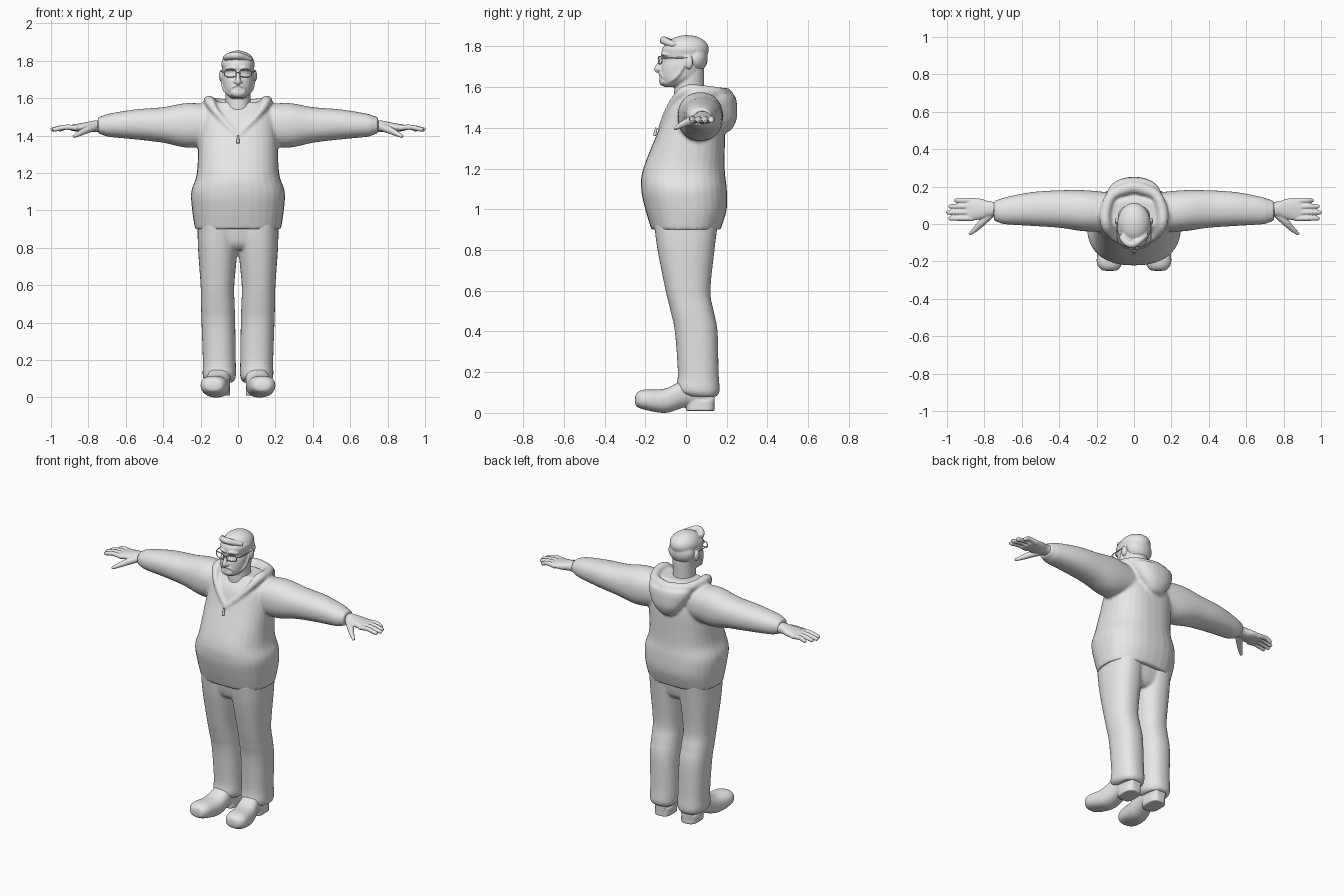
import bpy, bmesh, math
from mathutils import Vector, Matrix

if "Cube" in bpy.data.objects:
    bpy.data.objects.remove(bpy.data.objects["Cube"], do_unlink=True)

colour = (.8, .8, .8, 1)
grey = bpy.data.materials.new("plain grey")
grey.use_nodes = True
grey.diffuse_color = colour
grey.node_tree.nodes["Principled BSDF"].inputs["Base Color"].default_value = colour


def spline(rows, steps=5):
    """Catmull-Rom samples through rows of numbers."""
    padded = [rows[0], *rows, rows[-1]]
    samples = []
    for before, start, end, after in zip(padded, padded[1:], padded[2:], padded[3:]):
        for step in range(steps):
            t = step / steps
            samples.append([b + t * (c - a + t * (2*a - 5*b + 4*c - d + t * (3*(b - c) + d - a))) / 2
                            for a, b, c, d in zip(before, start, end, after)])
    return samples + [rows[-1]]


def rounded(angle, power):
    """Point on a unit superellipse."""
    return [math.copysign(abs(value) ** (2 / power), value) for value in (math.cos(angle), math.sin(angle))]


def turns(count):
    return [math.tau * index / count for index in range(count)]


def skin(bm, rings):
    """Closed surface over a list of point rings."""
    loops = [[bm.verts.new(point) for point in ring] for ring in rings]
    faces = [bm.faces.new(loops[0]), bm.faces.new(loops[-1])]
    for lower, upper in zip(loops, loops[1:]):
        for i in range(len(lower)):
            faces.append(bm.faces.new((lower[i - 1], lower[i], upper[i], upper[i - 1])))
    bmesh.ops.recalc_face_normals(bm, faces=faces)


def loft(bm, axis, rows, power=2.2, side=1):
    """Rounded sections along an axis; row = (position, centre, centre, radius, radius)."""
    rings = []
    for position, first, second, first_radius, second_radius in spline(rows):
        ring = []
        for angle in turns(32):
            across, along = rounded(angle, power)
            point = [first + first_radius * across, second + second_radius * along]
            point.insert("xyz".index(axis), position)
            ring.append((point[0] * side, point[1], point[2]))
        rings.append(ring)
    skin(bm, rings)


def tube(bm, points, side=1):
    """Round tube; point = (x, y, z, radius)."""
    path = spline(points)
    centres = [Vector((x * side, y, z)) for x, y, z, radius in path]
    last = len(path) - 1
    tangents = [(centres[min(i + 1, last)] - centres[max(i - 1, 0)]).normalized() for i in range(last + 1)]
    normal = tangents[0].orthogonal().normalized()
    rings = []
    for i, centre in enumerate(centres):
        normal = tangents[max(i - 1, 0)].rotation_difference(tangents[i]) @ normal
        binormal = tangents[i].cross(normal)
        rings.append([centre + path[i][3] * (normal * math.cos(angle) + binormal * math.sin(angle))
                      for angle in turns(12)])
    skin(bm, rings)


def ball(bm, centre, radii):
    placement = Matrix.Translation(centre) @ Matrix.Diagonal((*radii, 1))
    bmesh.ops.create_uvsphere(bm, u_segments=24, v_segments=16, radius=1, matrix=placement)


def finish(bm, name, voxel=0):
    """Make the object; a voxel size fuses its pieces into one skin."""
    mesh = bpy.data.meshes.new(name)
    bm.to_mesh(mesh)
    bm.free()
    mesh.materials.append(grey)
    for face in mesh.polygons:
        face.use_smooth = True
    part = bpy.data.objects.new(name, mesh)
    bpy.context.collection.objects.link(part)
    if voxel:
        fuse = part.modifiers.new("fuse", "REMESH")
        fuse.mode = "VOXEL"
        fuse.voxel_size = voxel
        fuse.use_smooth_shade = True
        soften = part.modifiers.new("soften", "SMOOTH")
        soften.iterations = 3


# Sweater: torso, sleeves with cuffs, and draped hood
sweater = bmesh.new()
loft(sweater, "z", [(.9, 0, 0, .23, .17), (1, 0, 0, .245, .2), (1.1, 0, -.01, .25, .21), (1.2, 0, -.01, .22, .2),
                    (1.4, 0, .03, .21, .16), (1.5, 0, .04, .2, .13), (1.55, 0, .05, .18, .1),
                    (1.58, 0, .05, .13, .08)], 2.4)
for side in (1, -1):
    loft(sweater, "x", [(.06, .06, 1.46, .1, .09), (.25, .07, 1.455, .11, .12), (.4, .08, 1.457, .1, .095),
                        (.55, .08, 1.46, .09, .08), (.7, .07, 1.455, .07, .06), (.72, .07, 1.455, .055, .045),
                        (.73, .07, 1.455, .06, .05), (.75, .07, 1.455, .05, .04)], side=side)
    tube(sweater, [(0, -.125, 1.4, .012), (.06, -.1, 1.46, .016), (.12, -.06, 1.53, .02), (.15, 0, 1.58, .03),
                   (.15, .08, 1.58, .03), (.11, .16, 1.57, .03), (0, .2, 1.56, .035)], side)
loft(sweater, "z", [(1.38, 0, .19, .03, .02), (1.4, 0, .19, .06, .04), (1.45, 0, .19, .1, .06),
                    (1.52, 0, .16, .14, .09), (1.56, 0, .14, .15, .1)])
finish(sweater, "hooded_sweater", .009)

zip_pull = bmesh.new()
tube(zip_pull, [(0, -.145, 1.4, .006), (0, -.155, 1.36, .008)])
finish(zip_pull, "zip_pull")

# Trousers: hips and two legs
trousers = bmesh.new()
loft(trousers, "z", [(.79, 0, 0, .12, .1), (.83, 0, 0, .19, .13), (.94, 0, 0, .21, .15)], 2.5)
for side in (1, -1):
    loft(trousers, "z", [(.08, .1, .08, .07, .07), (.11, .1, .06, .088, .105), (.2, .1, .06, .088, .1),
                         (.4, .105, .05, .09, .105), (.5, .108, .03, .09, .106), (.6, .11, .01, .09, .11),
                         (.8, .108, 0, .106, .14), (.93, .108, 0, .108, .157)], 2.3, side)
finish(trousers, "trousers", .008)

for side, label in ((1, "left"), (-1, "right")):
    # Shoe with raised toe and heel block
    shoe = bmesh.new()
    loft(shoe, "y", [(-.25, .13, .06, .03, .015), (-.24, .13, .065, .05, .035), (-.2, .13, .065, .07, .05),
                     (-.1, .115, .06, .07, .06), (0, .1, .1, .06, .07), (.08, .095, .11, .055, .07),
                     (.14, .095, .08, .035, .04)], 2.4, side)
    loft(shoe, "z", [(height, .095, .07, .053, .07) for height in (.01, .06)], 3, side)
    finish(shoe, label + "_shoe", .006)

    # Hand: palm, four fingers and thumb
    hand = bmesh.new()
    loft(hand, "x", [(.71, .08, 1.45, .04, .033), (.77, .08, 1.45, .04, .03), (.82, .08, 1.445, .055, .025),
                     (.88, .08, 1.442, .06, .018), (.9, .08, 1.442, .05, .012)], side=side)
    for finger in range(4):
        y = .03 + .032 * finger
        tip = 1 - .01 * (finger - 1) ** 2
        tube(hand, [(.86, y, 1.44, .015), (.92, y, 1.445, .014), (tip - .01, y, 1.433, .012), (tip, y, 1.43, .007)],
             side)
    tube(hand, [(.77, .05, 1.445, .022), (.81, .01, 1.43, .02), (.85, -.03, 1.41, .014), (.88, -.055, 1.394, .008)],
         side)
    finish(hand, label + "_hand", .004)

# Head: skull, neck, nose, mouth, ears, brows, moustache and beard
head = bmesh.new()
loft(head, "z", [(1.6, 0, -.07, .035, .035), (1.62, 0, -.05, .06, .07), (1.65, 0, -.03, .077, .095),
                 (1.7, 0, -.017, .084, .105), (1.735, 0, -.005, .084, .105), (1.76, 0, -.01, .086, .11),
                 (1.8, 0, -.005, .085, .105), (1.845, 0, -.01, .03, .04)])
loft(head, "z", [(1.5, 0, .02, .08, .08), (1.57, 0, .015, .067, .074), (1.69, 0, .02, .07, .07)], 2)
tube(head, [(0, -.11, 1.745, .009), (0, -.142, 1.69, .014), (0, -.135, 1.68, .01)])
ball(head, (0, -.11, 1.63), (.042, .022, .026))
ball(head, (0, -.12, 1.65), (.02, .013, .006))
for side in (1, -1):
    ball(head, (.013 * side, -.128, 1.687), (.011, .013, .009))
    ball(head, (.09 * side, .015, 1.72), (.012, .019, .032))
    tube(head, [(.01, -.117, 1.757, .006), (.035, -.116, 1.764, .008), (.065, -.092, 1.757, .006)], side)
    tube(head, [(0, -.127, 1.668, .008), (.025, -.122, 1.664, .008), (.04, -.11, 1.645, .007)], side)
    tube(head, [(.083, 0, 1.75, .008), (.08, -.02, 1.69, .012), (.068, -.055, 1.645, .013), (.03, -.1, 1.62, .014)],
         side)
finish(head, "head", .0045)

# Hair: cap over the crown and nape, swept fringe
hair = bmesh.new()
ball(hair, (0, .005, 1.785), (.088, .108, .07))
ball(hair, (0, .045, 1.74), (.086, .062, .07))
tube(hair, [(-.07, -.06, 1.815, .015), (-.045, -.095, 1.825, .019), (0, -.108, 1.828, .02), (.07, -.055, 1.805, .015)])
finish(hair, "hair", .006)

# Glasses: two rounded frames, bridge and temple arms
glasses = bmesh.new()
thickness = .003
for side in (1, -1):
    frame = []
    for angle in turns(16) + [0]:
        across, up = rounded(angle, 3.5)
        x = .041 + .031 * across
        frame.append((x, -.134 + 3 * x * x, 1.732 + .018 * up, thickness))
    tube(glasses, frame, side)
    tube(glasses, [(0, -.136, 1.738, thickness), (.012, -.134, 1.736, thickness)], side)
    tube(glasses, [(.071, -.118, 1.741, thickness), (.088, -.09, 1.742, thickness), (.092, .01, 1.745, thickness)],
         side)
finish(glasses, "glasses")
